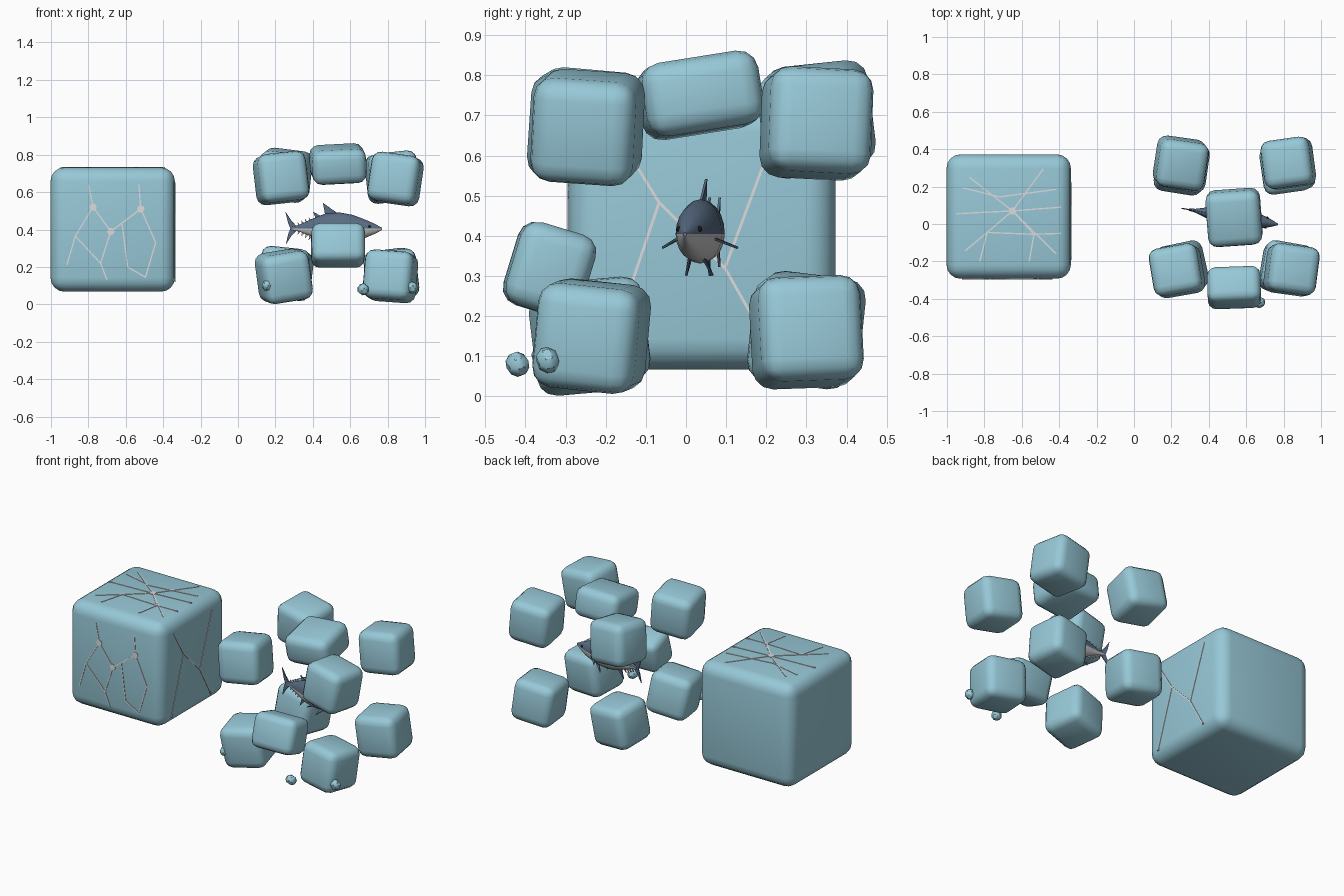
import bpy, bmesh, math
from mathutils import Vector, Matrix, Euler

if "Cube" in bpy.data.objects:
    bpy.data.objects.remove(bpy.data.objects["Cube"], do_unlink=True)


def material(name, r, g, b):
    m = bpy.data.materials.new(name)
    m.use_nodes = True
    m.diffuse_color = (r, g, b, 1)
    m.node_tree.nodes["Principled BSDF"].inputs["Base Color"].default_value = (r, g, b, 1)
    return m


ICE = material("ice blue", 0.31, 0.58, 0.68)
CRACK = material("crack white", 0.72, 0.72, 0.72)
BACK = material("slate back", 0.10, 0.15, 0.23)
BELLY = material("silver belly", 0.55, 0.55, 0.56)
EYE = material("eye black", 0.01, 0.01, 0.012)


def finish(name, bm, mats, smooth=True):
    bmesh.ops.recalc_face_normals(bm, faces=bm.faces)
    me = bpy.data.meshes.new(name)
    bm.to_mesh(me)
    bm.free()
    ob = bpy.data.objects.new(name, me)
    bpy.context.collection.objects.link(ob)
    for m in mats:
        me.materials.append(m)
    if smooth:
        bpy.ops.object.select_all(action='DESELECT')
        ob.select_set(True)
        bpy.context.view_layer.objects.active = ob
        bpy.ops.object.shade_smooth_by_angle(angle=math.radians(40))
    return ob


def ice_block(name, loc, size, rot=(0, 0, 0), bevel=0.05, segments=3):
    bm = bmesh.new()
    bmesh.ops.create_cube(bm, size=1)
    bmesh.ops.scale(bm, vec=size, verts=bm.verts)
    bmesh.ops.bevel(bm, geom=bm.edges[:], offset=bevel, segments=segments,
                    profile=0.5, affect='EDGES')
    ob = finish(name, bm, [ICE])
    ob.location = loc
    ob.rotation_euler = [math.radians(a) for a in rot]


# Large ice cube
ice_block("large_ice_cube", (-0.67, 0.04, 0.40), (0.665,) * 3, bevel=0.075, segments=4)

# Ring of broken ice chunks, one at each corner
corners = {
    "front_right_top": ((0.23, -0.25, 0.675), (-5, -6, 10)),
    "front_left_top": ((0.842, -0.245, 0.67), (-4, 8, -8)),
    "back_right_top": ((0.25, 0.325, 0.69), (6, 7, -8)),
    "back_left_top": ((0.825, 0.325, 0.68), (-3, -6, 8)),
    "front_right_bottom": ((0.245, -0.24, 0.15), (5, -9, 12)),
    "front_left_bottom": ((0.815, -0.235, 0.15), (-6, 4, -10)),
    "back_right_bottom": ((0.255, 0.30, 0.165), (-7, 6, -9)),
    "back_left_bottom": ((0.82, 0.30, 0.16), (2, -7, 8)),
}
for name, (loc, rot) in corners.items():
    ice_block("ice_chunk_" + name, loc, (0.262, 0.258, 0.262), rot)
ice_block("ice_chunk_top", (0.535, 0.035, 0.75), (0.29, 0.295, 0.185), (9, -3, 4))
ice_block("ice_chunk_front", (0.535, -0.34, 0.315), (0.285, 0.195, 0.215), (-17, 0, 2), bevel=0.045)

# Small ice fragments
for i, loc in enumerate([(0.16, -0.355, 0.10), (0.67, -0.42, 0.08), (0.93, -0.345, 0.09)]):
    ice_block(f"ice_fragment_{i + 1}", loc, (0.06, 0.05, 0.055), (25, 15 + 20 * i, 30), 0.016, 1)


# Cracks: thin strips along paths on a face of the large cube
def cracks(name, paths, dots, to_world, width=0.0035):
    bm = bmesh.new()
    normal = to_world(0, 0, 1) - to_world(0, 0, 0)

    def plate(points):
        f = bm.faces.new([bm.verts.new(p + normal * 0.003) for p in points])
        up = bmesh.ops.extrude_face_region(bm, geom=[f])["geom"]
        bmesh.ops.translate(bm, vec=normal * -0.006,
                            verts=[v for v in up if isinstance(v, bmesh.types.BMVert)])

    for path in paths:
        pts = [to_world(u, v, 0) for u, v in path]
        for a, b in zip(pts, pts[1:]):
            side = (b - a).cross(normal).normalized() * width
            plate([a + side, b + side, b - side, a - side])
    for u, v in dots:
        plate([to_world(u + 0.02 * math.cos(k * math.pi / 4),
                        v + 0.02 * math.sin(k * math.pi / 4), 0) for k in range(8)])
    finish(name, bm, [CRACK], smooth=False)


cracks("front_cracks", [
    [(-.80, .64), (-.775, .52), (-.87, .365), (-.915, .21)],
    [(-.775, .52), (-.68, .39), (-.52, .51), (-.53, .64)],
    [(-.87, .365), (-.735, .22), (-.70, .13)],
    [(-.735, .22), (-.68, .39)],
    [(-.62, .43), (-.59, .20), (-.495, .145), (-.44, .33), (-.52, .51)],
], [(-.775, .52), (-.68, .39), (-.52, .51)],
    lambda u, v, n: Vector((u, -0.2925 - n, v)))

hub = (-.65, .07)
cracks("top_cracks", [[hub, p] for p in [(-.88, .25), (-.485, .295), (-.95, .055), (-.39, .09), (-.415, -.16)]] + [
    [hub, (-.785, -.045), (-.905, -.145)],
    [(-.785, -.045), (-.825, -.2)],
    [(-.92, .195), (-.72, .145), (-.415, .185)],
    [hub, (-.535, -.055), (-.56, -.2)],
    [(-.785, -.045), (-.535, -.055), (-.39, -.05)],
], [hub], lambda u, v, n: Vector((u, v, 0.7325 + n)))

cracks("side_cracks", [
    [(-.17, .65), (-.067, .483), (-.19, .12)],
    [(-.067, .483), (.097, .32), (.22, .65)],
    [(.097, .32), (.21, .12)],
], [], lambda u, v, n: Vector((-0.3375 + n, u, v)))

# Fish, built nose along +x and then turned into place
PLACE = Matrix.Translation((0.515, 0.04, 0.405)) @ Euler((0, 0, math.radians(-9.5))).to_matrix().to_4x4()
SIDES = 20
profile = [  # x, top, bottom, half width
    (-.225, .012, -.010, .006), (-.19, .020, -.016, .010), (-.13, .048, -.040, .028),
    (-.05, .080, -.067, .049), (.03, .086, -.074, .055), (.10, .073, -.067, .050),
    (.17, .047, -.049, .036), (.22, .025, -.028, .020), (.258, .004, -.008, .004)]
bm = bmesh.new()
rings = []
for x, top, low, half in profile:
    ring = []
    for k in range(SIDES):
        a = 2 * math.pi * k / SIDES
        s = math.sin(a)
        ring.append(bm.verts.new((x, half * math.cos(a), s * (top if s > 0 else -low))))
    rings.append(ring)
for r, q in zip(rings, rings[1:]):
    for k in range(SIDES):
        n = (k + 1) % SIDES
        bm.faces.new((r[k], r[n], q[n], q[k])).material_index = int(k >= SIDES // 2)
bm.faces.new(rings[0])
bm.faces.new(rings[-1])
finish("fish_body", bm, [BACK, BELLY]).matrix_world = PLACE


def fin(name, points, mat, loc=(0, 0, 0), roll=0, thick=0.006):
    """Flat fin drawn in the x-z plane, rolled about the fish's length."""
    bm = bmesh.new()
    f = bm.faces.new([bm.verts.new((x, -thick / 2, z)) for x, z in points])
    up = bmesh.ops.extrude_face_region(bm, geom=[f])["geom"]
    bmesh.ops.translate(bm, vec=(0, thick, 0), verts=[v for v in up if isinstance(v, bmesh.types.BMVert)])
    ob = finish(name, bm, [mat], smooth=False)
    ob.matrix_world = PLACE @ Matrix.Translation(loc) @ Matrix.Rotation(math.radians(roll), 4, 'X')


fin("tail_fin", [(-.205, .012), (-.235, .045), (-.265, .09), (-.25, .03), (-.238, 0),
                 (-.25, -.03), (-.262, -.083), (-.235, -.042), (-.205, -.01)], BACK)
fin("dorsal_fin", [(.02, .08), (-.03, .115), (-.062, .137), (-.055, .105), (-.05, .075)], BACK)
fin("second_dorsal_fin", [(-.07, .065), (-.115, .09), (-.10, .052)], BACK)
fin("anal_fin", [(-.07, -.055), (-.12, -.105), (-.10, -.045)], BACK)
for i in range(4):
    x = -.125 - .02 * i
    z = .048 - .009 * i
    for name, d in (("upper", 1), ("lower", -1)):
        fin(f"{name}_finlet_{i + 1}", [(x + .006, d * (z - .008)), (x - .014, d * (z + .012)),
                                       (x - .01, d * (z - .012))], BELLY, thick=0.004)
for side, s in (("left", 1), ("right", -1)):
    fin(side + "_pectoral_fin", [(.035, 0), (-.04, -.055), (.0, 0)], BACK, (.07, s * .046, -.012), s * 65)
    fin(side + "_pelvic_fin", [(.03, 0), (-.02, -.045), (.0, 0)], BACK, (.06, s * .018, -.062), s * 20)
    # Eye
    bm = bmesh.new()
    bmesh.ops.create_uvsphere(bm, u_segments=12, v_segments=8, radius=0.007)
    finish(side + "_eye", bm, [EYE]).matrix_world = PLACE @ Matrix.Translation((.195, s * .026, .012))
